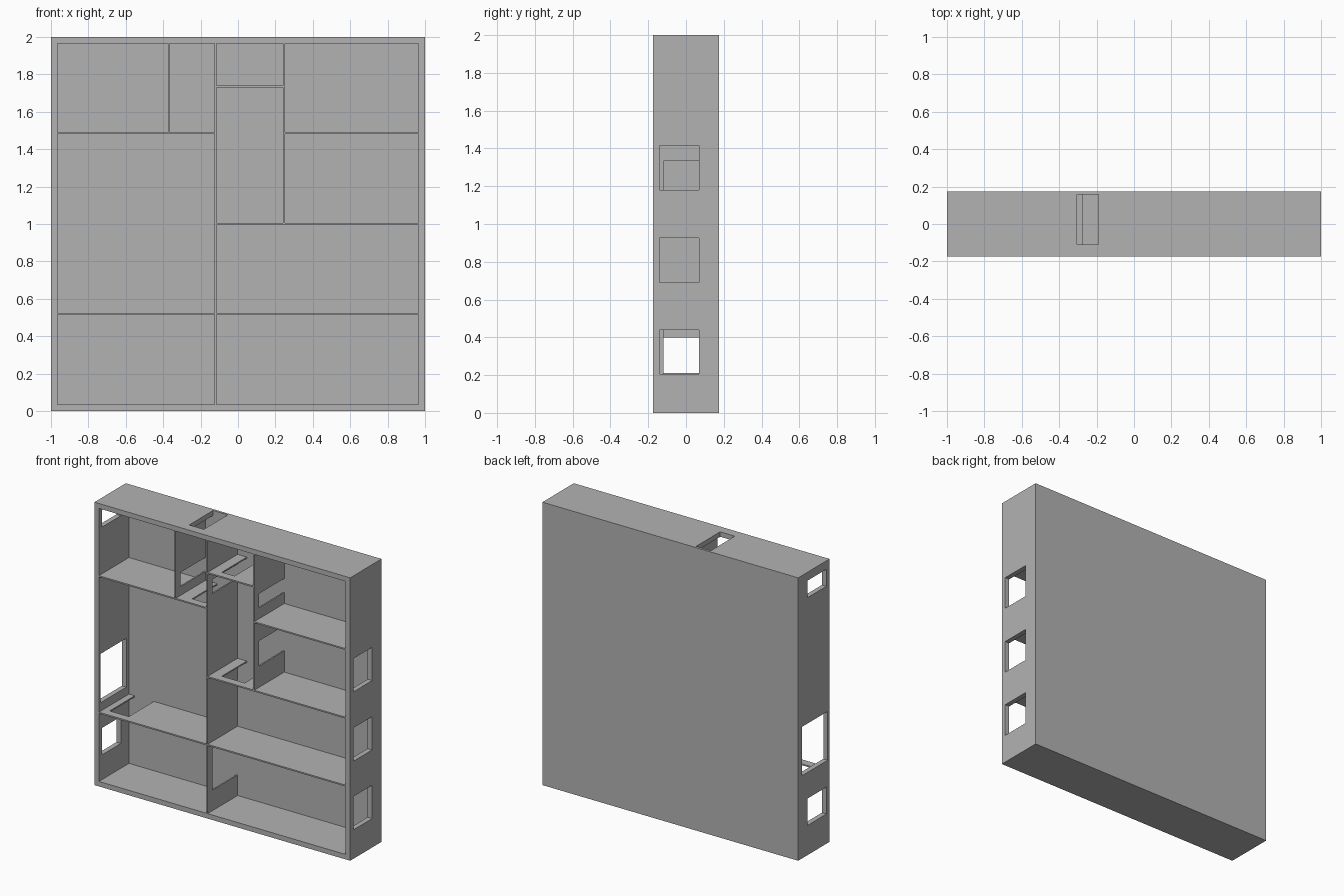
import bpy
import bmesh

cube = bpy.data.objects.get("Cube")
if cube:
    bpy.data.objects.remove(cube, do_unlink=True)

# One plain plaster colour
GREY = (0.45, 0.45, 0.45, 1.0)
plaster = bpy.data.materials.new("plaster_grey")
plaster.use_nodes = True
plaster.diffuse_color = GREY
plaster.node_tree.nodes["Principled BSDF"].inputs["Base Color"].default_value = GREY

FRONT, BACK, FLOOR = -0.175, 0.175, 0.16   # open rim, back plate, inner face of plate
RIM = 0.965                                # inner face of the outer walls
THIN = 0.005                               # half thickness of a partition
DOOR = (-0.12, 0.16)                       # depth range of the inner doorways


def box(name, x, y, z):
    """Box object from three (low, high) ranges."""
    bm = bmesh.new()
    bmesh.ops.create_cube(bm, size=1)
    for v in bm.verts:
        v.co = [r[0] if c < 0 else r[1] for c, r in zip(v.co, (x, y, z))]
    mesh = bpy.data.meshes.new(name)
    bm.to_mesh(mesh)
    bm.free()
    mesh.materials.append(plaster)
    obj = bpy.data.objects.new(name, mesh)
    bpy.context.scene.collection.objects.link(obj)
    return obj


def cut(obj, *ranges):
    """Subtract a box from the object."""
    cutter = box("cutter", *ranges)
    cutter.hide_render = True
    mod = obj.modifiers.new("opening", 'BOOLEAN')
    mod.operation, mod.solver, mod.object = 'DIFFERENCE', 'EXACT', cutter
    graph = bpy.context.evaluated_depsgraph_get()
    mesh = bpy.data.meshes.new_from_object(obj.evaluated_get(graph))
    obj.modifiers.clear()
    obj.data = mesh
    bpy.data.objects.remove(cutter, do_unlink=True)


def upright(name, x, z, door=None):
    """Partition across x, with an optional doorway along z."""
    wall = box(name, (x - THIN, x + THIN), (FRONT, FLOOR), z)
    if door:
        cut(wall, (x - 0.1, x + 0.1), (DOOR[0], DOOR[1] + 0.1), door)


def level(name, z, x, door=None):
    """Partition across z, with an optional doorway along x."""
    wall = box(name, x, (FRONT, FLOOR), (z - THIN, z + THIN))
    if door:
        cut(wall, door, (DOOR[0], DOOR[1] + 0.1), (z - 0.1, z + 0.1))


# Outer shell: back plate and rim in one piece
shell = box("outer_shell", (-1, 1), (FRONT, BACK), (0, 2))
cut(shell, (-RIM, RIM), (FRONT - 0.1, FLOOR), (1 - RIM, 1 + RIM))

# Windows in the side walls
WINDOW = (-0.14, 0.07)
for low in (0.205, 0.69, 1.18):
    cut(shell, (0.9, 1.1), WINDOW, (low, low + 0.235))
for height in ((0.21, 0.4), (1.82, 1.94)):
    cut(shell, (-1.1, -0.9), WINDOW, height)
cut(shell, (-1.1, -0.9), (-0.155, 0.13), (0.585, 0.93))

# Entrance through the top wall
cut(shell, (-0.305, -0.19), (-0.11, 0.158), (1.9, 2.1))

# Upright partitions
BOTTOM, TOP = 1 - RIM, 1 + RIM
SPINE, HALL, CLOSET = -0.12, 0.245, -0.37
upright("spine_wall_lower", SPINE, (BOTTOM, 0.525), (0.18, 0.475))
upright("spine_wall_upper", SPINE, (0.525, TOP), (1.57, 1.67))
upright("hall_wall_lower", HALL, (0.995, 1.485), (1.155, 1.333))
upright("hall_wall_upper", HALL, (1.485, TOP), (1.567, 1.667))
upright("closet_wall", CLOSET, (1.49, TOP), (1.552, 1.652))

# Level partitions
left, right = SPINE - THIN, SPINE + THIN
level("lower_left_wall", 0.52, (-RIM, left), (-0.92, -0.77))
level("lower_right_wall", 0.52, (right, RIM))
level("upper_left_wall", 1.485, (-RIM, left), (-0.275, -0.17))
level("hall_end_wall", 1.0, (right, HALL - THIN), (-0.043, 0.137))
level("middle_right_wall", 1.0, (HALL + THIN, RIM))
level("upper_right_wall", 1.485, (HALL + THIN, RIM))
level("hall_top_wall", 1.735, (right, HALL - THIN), (-0.043, 0.057))
